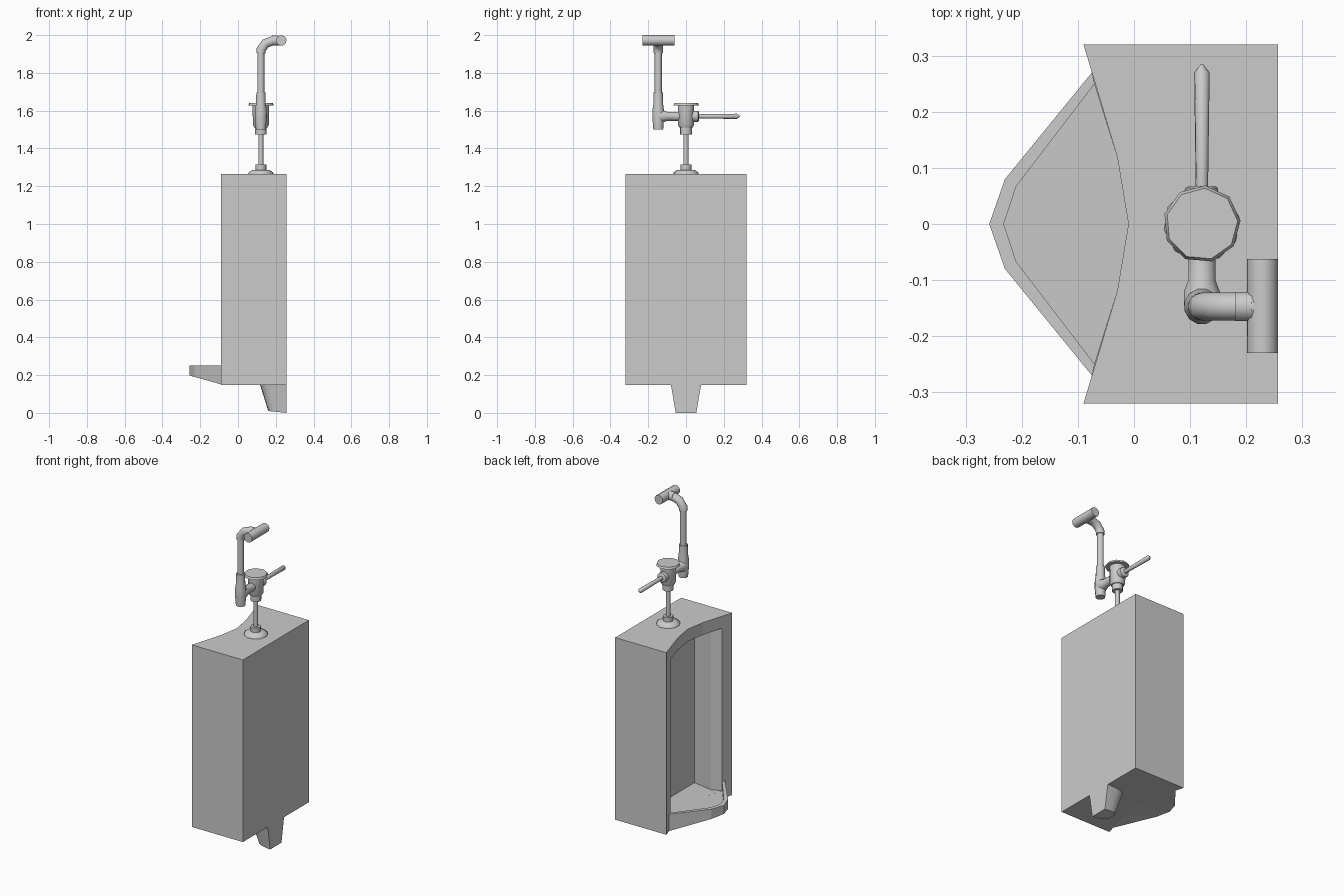
import bpy, bmesh
from math import sin, cos, pi
from mathutils import Vector

old = bpy.data.objects.get("Cube")
if old:
    bpy.data.objects.remove(old, do_unlink=True)

grey = bpy.data.materials.new("plain grey")
grey.use_nodes = True
colour = (0.6, 0.6, 0.6, 1)
grey.diffuse_color = colour
grey.node_tree.nodes["Principled BSDF"].inputs["Base Color"].default_value = colour


def activate(ob):
    bpy.ops.object.select_all(action="DESELECT")
    ob.select_set(True)
    bpy.context.view_layer.objects.active = ob


def loft(name, rings, closed=True, caps=True, smooth=False):
    """Skin a list of equal-length point rings."""
    bm = bmesh.new()
    vs = [[bm.verts.new(p) for p in ring] for ring in rings]
    n = len(rings[0])
    for a, b in zip(vs, vs[1:]):
        for i in range(n if closed else n - 1):
            j = (i + 1) % n
            bm.faces.new((a[i], a[j], b[j], b[i]))
    if caps:
        bm.faces.new(vs[0])
        bm.faces.new(vs[-1])
    bmesh.ops.remove_doubles(bm, verts=bm.verts, dist=0.0005)
    bmesh.ops.recalc_face_normals(bm, faces=bm.faces)
    mesh = bpy.data.meshes.new(name)
    bm.to_mesh(mesh)
    bm.free()
    ob = bpy.data.objects.new(name, mesh)
    bpy.context.collection.objects.link(ob)
    mesh.materials.append(grey)
    if smooth:
        activate(ob)
        bpy.ops.object.shade_smooth_by_angle(angle=0.8)
    return ob


def turned(name, origin, axis, profile, sides=12):
    """Turned part: profile holds (distance along axis, radius)."""
    axis = Vector(axis)
    u = axis.orthogonal().normalized()
    v = axis.cross(u)
    rings = [[Vector(origin) + axis * h + r * (u * cos(2 * pi * k / sides) + v * sin(2 * pi * k / sides))
              for k in range(sides)] for h, r in profile]
    return loft(name, rings, smooth=True)


def mirrored(half):
    """Complete a half outline that ends on the y = 0 line or beside it."""
    return half + [(x, -y) for x, y in reversed(half) if y]


def at(outline, z):
    return [(x, y, z) for x, y in outline]


def on_floor(outline):
    """Drop an outline onto the floor, which falls gently towards the wall."""
    return [(x, y, 0.188 - 0.1 * x) for x, y in outline]


# Hollow body with a concave front and a tall recess that widens inwards
BACK, BASE, TOP = 0.257, 0.147, 1.265
front = [(-0.075, 0.27), (-0.03, 0.12), (-0.01, 0)]
outline = mirrored([(BACK, 0.32), (-0.09, 0.32)] + front)
body = loft("body", [at(outline, BASE), at(outline, TOP)])
recess = mirrored([(0.142, 0.285), (-0.006, 0.235), (-0.12, 0.262)])
cutter = loft("recess_cutter", [on_floor(recess), at(recess, 1.19)])
cutter.hide_render = True
cut = body.modifiers.new("recess", "BOOLEAN")
cut.operation = "DIFFERENCE"
cut.solver = "EXACT"
cut.object = cutter
activate(body)
bpy.ops.object.modifier_apply(modifier="recess")
bpy.data.objects.remove(cutter, do_unlink=True)

# Projecting bowl lip with a sloping underside
curve_line = mirrored(front)
outer = mirrored([(-0.075, 0.27), (-0.23, 0.08), (-0.258, 0)])
inner = mirrored([(-0.07, 0.25), (-0.21, 0.067), (-0.232, 0)])
underside = [(x, y, BASE + 0.28 * max(0, -0.075 - x)) for x, y in outer]
floor_back = mirrored([(-0.07, 0.25)] + front[1:])
loft("bowl_lip", [at(curve_line, BASE), underside, at(outer, 0.25), at(inner, 0.25),
                  on_floor(inner), on_floor(floor_back)], closed=False, caps=False)


# Tapered drain outlet, flat at the wall with a rounded-square front
def outlet_ring(depth, half_width, z, tilt=0):
    ring = []
    for k in range(13):
        s, c = max(0, sin(pi * k / 12)) ** 0.6, cos(pi * k / 12)
        side = abs(c) ** 0.6 * (1 if c > 0 else -1)
        ring.append((BACK - depth * s, half_width * side, z + tilt * s))
    return ring


loft("drain_outlet", [outlet_ring(0.14, 0.08, BASE), outlet_ring(0.128, 0.073, 0.11),
                      outlet_ring(0.097, 0.055, 0, 0.01)], smooth=True)

# Riser pipe and flush valve
up, X = (0, 0, 1), 0.121
turned("base_flange", (X, 0, TOP), up, [(0, 0.068), (0.008, 0.066), (0.022, 0.045)], 10)
turned("base_nut", (X, 0, 1.28), up, [(0, 0.029), (0.035, 0.029)], 8)
turned("riser_pipe", (X, 0, 1.28), up, [(0, 0.0135), (0.22, 0.0135)])
turned("valve_coupling", (X, 0, 1.475), up, [(0, 0.031), (0.04, 0.031)], 10)
turned("valve_body", (X, 0, 1.51), up, [(0, 0.036), (0.015, 0.044), (0.12, 0.045)])
turned("valve_cap", (X, 0, 1.627), up, [(0, 0.069), (0.013, 0.064)], 9)

# Lever on the valve
LEVEL = 1.57
turned("lever_boss", (X, 0.03, LEVEL), (0, 1, 0), [(0, 0.03), (0.034, 0.03), (0.038, 0.025)])
turned("lever", (X, 0.06, LEVEL), (0, 1, 0), [(0, 0.011), (0.21, 0.014), (0.225, 0.002)], 10)

# Side arm flaring into an upright tee
Y = -0.147
turned("side_arm", (X, -0.02, LEVEL), (0, -1, 0), [(0, 0.025), (0.08, 0.025), (0.1, 0.033), (0.125, 0.033)])
turned("tee_fitting", (X, Y, 1.5), up,
       [(0, 0.027), (0.06, 0.032), (0.1, 0.032), (0.14, 0.026), (0.195, 0.025)])


# Supply pipe and the thicker elbow that turns to the wall
def bent_pipe(name, path, radius):
    curve = bpy.data.curves.new(name, "CURVE")
    curve.dimensions = "3D"
    curve.bevel_depth = radius
    curve.bevel_resolution = 4
    curve.use_fill_caps = True
    spline = curve.splines.new("POLY")
    spline.points.add(len(path) - 1)
    for point, (x, z) in zip(spline.points, path):
        point.co = (x, Y, z, 1)
    curve.materials.append(grey)
    pipe = bpy.data.objects.new(name, curve)
    bpy.context.collection.objects.link(pipe)
    activate(pipe)
    bpy.ops.object.convert(target="MESH")
    bpy.ops.object.shade_smooth_by_angle(angle=0.8)


bent_pipe("supply_pipe", [(X, 1.66), (X, 1.92)], 0.019)
bent_pipe("elbow", [(X, 1.905), (0.123, 1.925), (0.147, 1.957), (0.185, 1.97), (0.22, 1.971)], 0.025)
turned("wall_collar", (0.18, Y, 1.971), (1, 0, 0), [(0, 0.027), (0.03, 0.027)])
turned("wall_stop", (0.229, -0.23, 1.972), (0, 1, 0), [(0, 0.028), (0.168, 0.028)], 10)
